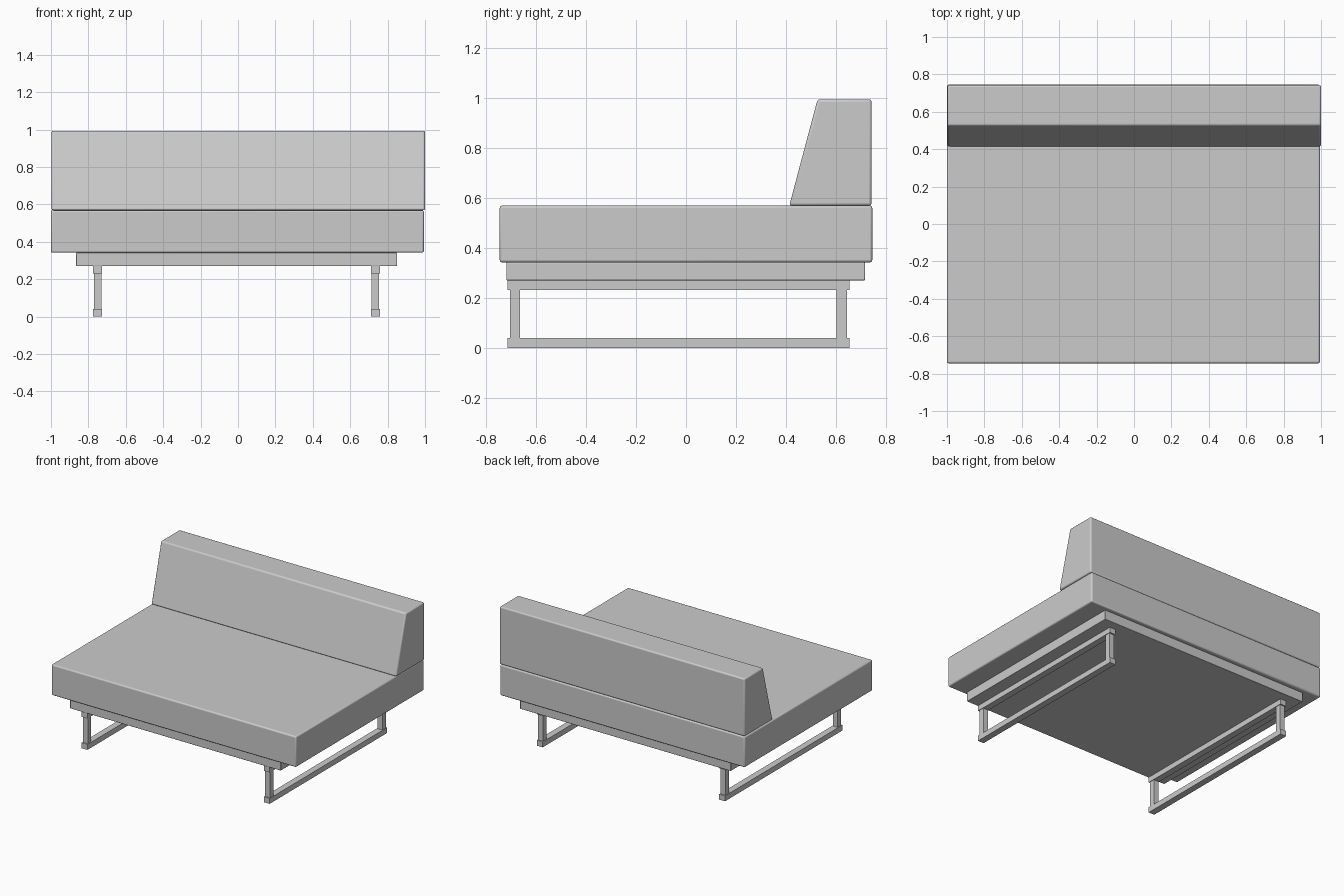
import bpy, bmesh

if "Cube" in bpy.data.objects:
    bpy.data.objects.remove(bpy.data.objects["Cube"])


def extrude_profile(name, profile, x0, x1, radius=0.0):
    """Extrude a (y, z) profile along x, with optional rounded edges."""
    bm = bmesh.new()
    face = bm.faces.new([bm.verts.new((x0, y, z)) for y, z in profile])
    ext = bmesh.ops.extrude_face_region(bm, geom=[face])["geom"]
    verts = [g for g in ext if isinstance(g, bmesh.types.BMVert)]
    bmesh.ops.translate(bm, verts=verts, vec=(x1 - x0, 0, 0))
    bmesh.ops.recalc_face_normals(bm, faces=bm.faces)
    mesh = bpy.data.meshes.new(name)
    bm.to_mesh(mesh)
    bm.free()
    obj = bpy.data.objects.new(name, mesh)
    bpy.context.collection.objects.link(obj)
    if radius:
        bevel = obj.modifiers.new("rounded_edges", 'BEVEL')
        bevel.width = radius
        bevel.segments = 3
        bpy.ops.object.select_all(action='DESELECT')
        obj.select_set(True)
        bpy.context.view_layer.objects.active = obj
        bpy.ops.object.shade_smooth_by_angle()
    return obj


def box(name, x, y, z, radius=0.0):
    (y0, y1), (z0, z1) = y, z
    return extrude_profile(name, [(y0, z0), (y1, z0), (y1, z1), (y0, z1)], *x, radius)


# Upholstered seat and the wedge-shaped backrest
box("seat", (-1.0, 0.994), (-0.745, 0.745), (0.342, 0.569), 0.01)
extrude_profile("backrest", [(0.413, 0.569), (0.742, 0.569), (0.742, 0.994), (0.526, 0.994)],
                -0.997, 1.0, 0.01)

# Recessed platform under the seat
box("platform", (-0.866, 0.851), (-0.718, 0.716), (0.27, 0.342), 0.004)

# Sled legs: top rail, floor rail and two posts on each side
for side, x in (("left", -0.751), ("right", 0.734)):
    rail = (x - 0.024, x + 0.024)
    post = (x - 0.02, x + 0.02)
    box(side + "_top_rail", rail, (-0.714, 0.653), (0.231, 0.27))
    box(side + "_floor_rail", rail, (-0.714, 0.653), (0.0, 0.04))
    box(side + "_front_post", post, (-0.704, -0.664), (0.04, 0.231))
    box(side + "_back_post", post, (0.602, 0.643), (0.04, 0.231))
